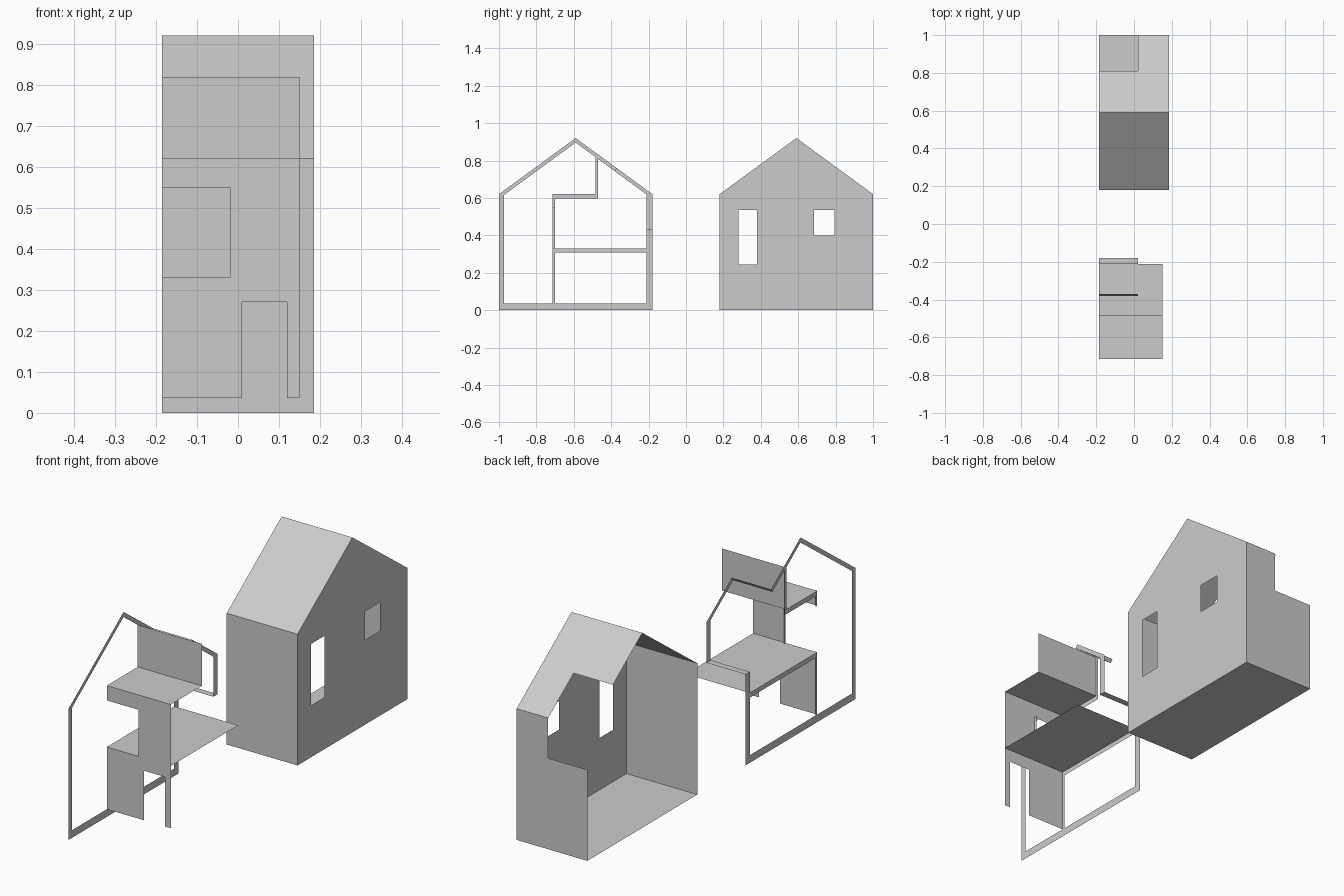
import bpy
import bmesh
from mathutils import Vector
from mathutils.geometry import tessellate_polygon

cube = bpy.data.objects.get("Cube")
if cube:
    bpy.data.objects.remove(cube, do_unlink=True)

# One plain grey for the whole model
grey = bpy.data.materials.new("plain grey")
grey.use_nodes = True
GREY = (0.6, 0.6, 0.6, 1)
grey.diffuse_color = GREY
grey.node_tree.nodes["Principled BSDF"].inputs["Base Color"].default_value = GREY

# House dimensions shared by the shell and the interior
W, HALF, EAVE, RIDGE = 0.185, 0.41, 0.62, 0.92
SHELL_Y, INNER_Y = 0.59, -0.59          # centre of each half of the model
NOTCH_X, NOTCH_Y, SILL = 0.02, 0.22, 0.43
SLOPE = (RIDGE - EAVE) / HALF
WALL, FLOOR, ROOF = 0.032, 0.036, 0.024


def roof_z(v):
    """Roof height at distance v from the ridge."""
    return RIDGE - SLOPE * abs(v)


def rect(a0, b0, a1, b1):
    return [(a0, b0), (a1, b0), (a1, b1), (a0, b1)]


def on_x(d):
    return lambda a, b: (d, a, b)


def on_y(d):
    return lambda a, b: (a, d, b)


def on_z(d):
    return lambda a, b: (a, b, d)


def sheet(name, place, facing, *pieces):
    """Flat sheet; each piece is an outline or an (outline, hole, ...) list."""
    bm = bmesh.new()
    for piece in pieces:
        loops = piece if isinstance(piece[0], list) else [piece]
        flat = [Vector((a, b, 0)) for loop in loops for a, b in loop]
        verts = [bm.verts.new(place(p.x, p.y)) for p in flat]
        polys = [[Vector((a, b, 0)) for a, b in loop] for loop in loops]
        for tri in tessellate_polygon(polys):
            bm.faces.new([verts[i] for i in tri])
    bm.normal_update()
    bmesh.ops.reverse_faces(
        bm, faces=[f for f in bm.faces if f.normal.dot(Vector(facing)) < 0])
    bmesh.ops.dissolve_limit(bm, angle_limit=0.01, verts=bm.verts, edges=bm.edges)
    mesh = bpy.data.meshes.new(name)
    bm.to_mesh(mesh)
    bm.free()
    mesh.materials.append(grey)
    obj = bpy.data.objects.new(name, mesh)
    bpy.context.collection.objects.link(obj)
    return obj


# ---- Outer shell: open on one side, with a terrace notch at the back ----
y0, y1 = SHELL_Y - HALF, SHELL_Y + HALF
notch = SHELL_Y + NOTCH_Y


def on_roof(x, y):
    return (x, y, roof_z(y - SHELL_Y))


gable = [(y0, 0), (y1, 0), (y1, EAVE), (SHELL_Y, RIDGE), (y0, EAVE)]
sheet("gable_wall", on_x(W), (1, 0, 0),
      [gable, rect(0.28, 0.245, 0.38, 0.535), rect(0.685, 0.40, 0.795, 0.535)])
sheet("shell_base", on_z(0), (0, 0, -1), rect(-W, y0, W, y1))
sheet("front_wall", on_y(y0), (0, -1, 0), rect(-W, 0, W, EAVE))
sheet("back_wall", on_y(y1), (0, 1, 0),
      [(-W, 0), (W, 0), (W, EAVE), (NOTCH_X, EAVE), (NOTCH_X, SILL), (-W, SILL)])
sheet("front_roof", on_roof, (0, 0, 1), rect(-W, y0, W, SHELL_Y))
sheet("back_roof", on_roof, (0, 0, 1),
      [(-W, SHELL_Y), (W, SHELL_Y), (W, y1), (NOTCH_X, y1),
       (NOTCH_X, notch), (-W, notch)])

# ---- Section frame: cut edges of walls, floor and roof ----
c = INNER_Y
f0, f1 = c - HALF, c + HALF
i0, i1 = f0 + WALL - 0.005, f1 - WALL
cut_out = (c + NOTCH_Y, roof_z(NOTCH_Y))
cut_v = NOTCH_Y - 0.011
cut_in = (c + cut_v, roof_z(cut_v) - ROOF)


def ceiling_z(y):
    return roof_z(y - c) - ROOF


sheet("section_frame", on_x(-W), (-1, 0, 0),
      [(f1, SILL), (f1, 0), (f0, 0), (f0, EAVE), (c, RIDGE), cut_out, cut_in,
       (c, RIDGE - ROOF), (i0, ceiling_z(i0)), (i0, FLOOR), (i1, FLOOR), (i1, SILL)])
sheet("notch_frame", on_x(NOTCH_X), (-1, 0, 0),
      [cut_out, (f1, EAVE), (f1, SILL), (i1, SILL), (i1, ceiling_z(i1)), cut_in])
sheet("terrace_sill", on_z(SILL), (0, 0, 1), rect(-W, i1, NOTCH_X, f1))
sheet("roof_cut_edge",
      lambda x, t: (x, cut_in[0] + t * (cut_out[0] - cut_in[0]),
                    cut_in[1] + t * (cut_out[1] - cut_in[1])),
      (0, 1, -1), rect(-W, 0, NOTCH_X, 1))

# ---- Interior floors and partitions ----
R, PART, LOFT_Y = 0.15, -0.715, -0.484
MID, TOP, HEAD = 0.33, 0.62, 0.55
JAMB = -0.02
THICK, SLAB = 0.014, 0.022
sheet("partition_wall", on_y(PART), (0, -1, 0),
      [(-W, FLOOR), (0.01, FLOOR), (0.01, 0.27), (0.12, 0.27), (0.12, FLOOR),
       (R, FLOOR), (R, TOP), (-W, TOP), (-W, HEAD), (JAMB, HEAD),
       (JAMB, MID), (-W, MID)])
sheet("middle_floor", on_z(MID), (0, 0, 1), rect(-W, PART, R, i1))
sheet("loft_floor", on_z(TOP), (0, 0, 1), rect(-W, PART, R, LOFT_Y))
loft_top = ceiling_z(LOFT_Y)
sheet("loft_wall", on_y(LOFT_Y), (0, -1, 0), rect(-W, TOP, R, loft_top))

# Cut edges of the floors and partitions
sheet("lower_section", on_x(-W), (-1, 0, 0),
      [(PART, FLOOR), (PART + THICK, FLOOR), (PART + THICK, MID - SLAB),
       (i1, MID - SLAB), (i1, MID), (PART, MID)])
loft_back = LOFT_Y + THICK
sheet("upper_section", on_x(-W), (-1, 0, 0),
      [(PART, HEAD), (PART + THICK, HEAD), (PART + THICK, TOP - SLAB),
       (loft_back, TOP - SLAB), (loft_back, ceiling_z(loft_back)),
       (LOFT_Y, loft_top), (LOFT_Y, TOP), (PART, TOP)])
sheet("opening_jamb", on_x(JAMB), (-1, 0, 0),
      rect(PART, MID, PART + THICK, HEAD))
